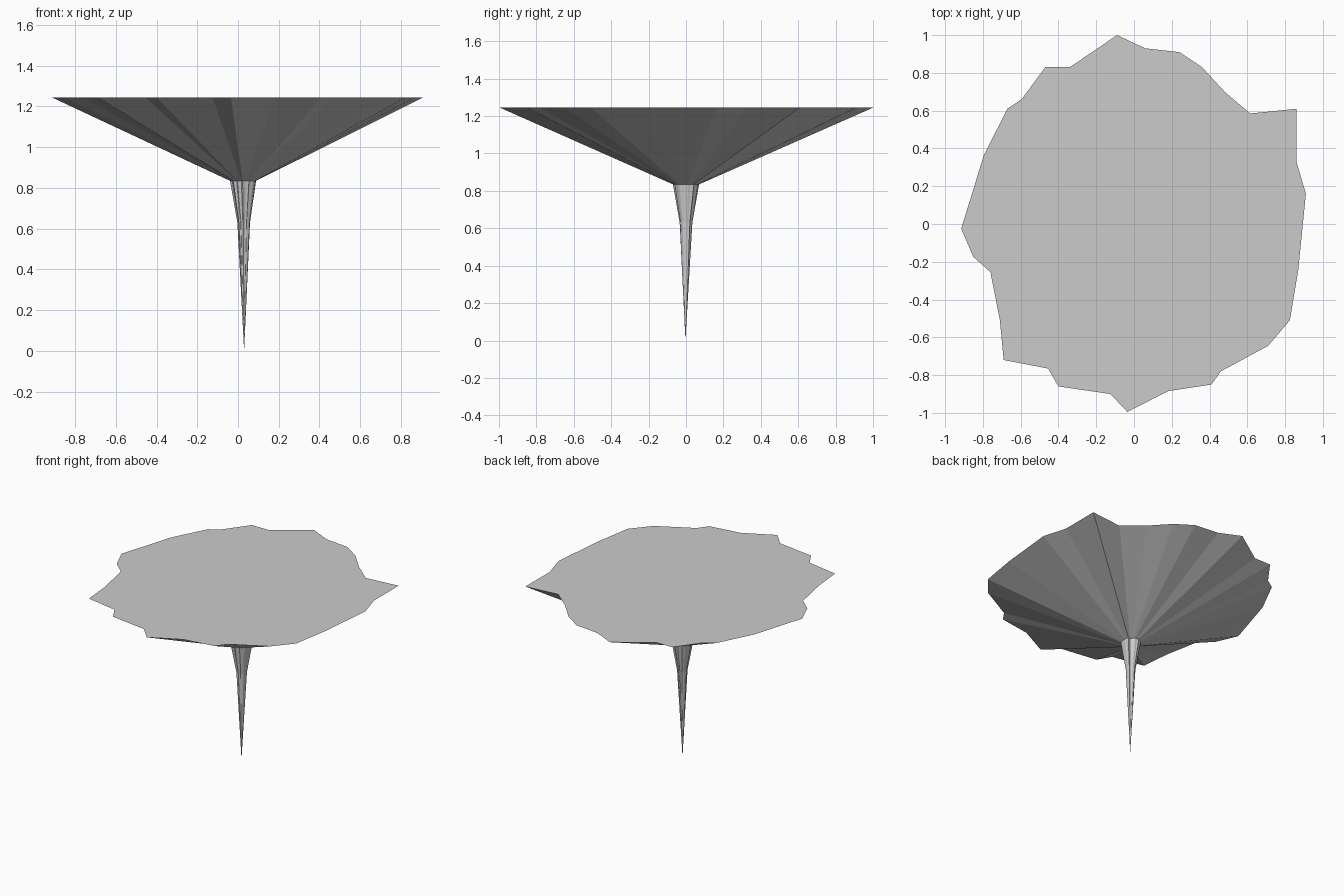
import bpy, bmesh

if "Cube" in bpy.data.objects:
    bpy.data.objects.remove(bpy.data.objects["Cube"])

# Jagged rim seen from above, clockwise from the back
RIM = [(-0.09, 1.0), (0.06, 0.93), (0.24, 0.91), (0.36, 0.83), (0.48, 0.70),
       (0.615, 0.585), (0.86, 0.61), (0.86, 0.33), (0.91, 0.16), (0.87, -0.24),
       (0.825, -0.51), (0.71, -0.645), (0.46, -0.78), (0.41, -0.85), (0.18, -0.885),
       (-0.035, -0.995), (-0.125, -0.90), (-0.40, -0.86), (-0.455, -0.765), (-0.69, -0.72),
       (-0.71, -0.51), (-0.76, -0.255), (-0.85, -0.175), (-0.915, -0.025), (-0.85, 0.185),
       (-0.795, 0.365), (-0.67, 0.61), (-0.595, 0.66), (-0.47, 0.83), (-0.34, 0.83)]


def loft(name, levels, cap_top=False, tip=None):
    """Loft scaled copies of the rim; levels are (scale, x offset, z), top first."""
    bm = bmesh.new()
    rings = [[bm.verts.new((x * s + ox, y * s, z)) for x, y in RIM] for s, ox, z in levels]
    n = len(RIM)
    for a, b in zip(rings, rings[1:]):
        for i in range(n):
            j = (i + 1) % n
            bm.faces.new((a[i], a[j], b[j], b[i]))
    if cap_top:
        bm.faces.new(rings[0][::-1])
    if tip:
        t = bm.verts.new(tip)
        for i in range(n):
            bm.faces.new((rings[-1][i], rings[-1][(i + 1) % n], t))
    mesh = bpy.data.meshes.new(name)
    bm.to_mesh(mesh)
    bm.free()
    obj = bpy.data.objects.new(name, mesh)
    bpy.context.collection.objects.link(obj)
    return obj


# Broad flat-topped cone
loft("flared_top", [(1.0, 0.0, 1.245), (0.07, 0.025, 0.835)], cap_top=True)
# Thin stem tapering to a point
loft("stem", [(0.07, 0.025, 0.835), (0.034, 0.028, 0.63)], tip=(0.03, -0.003, 0.0))
